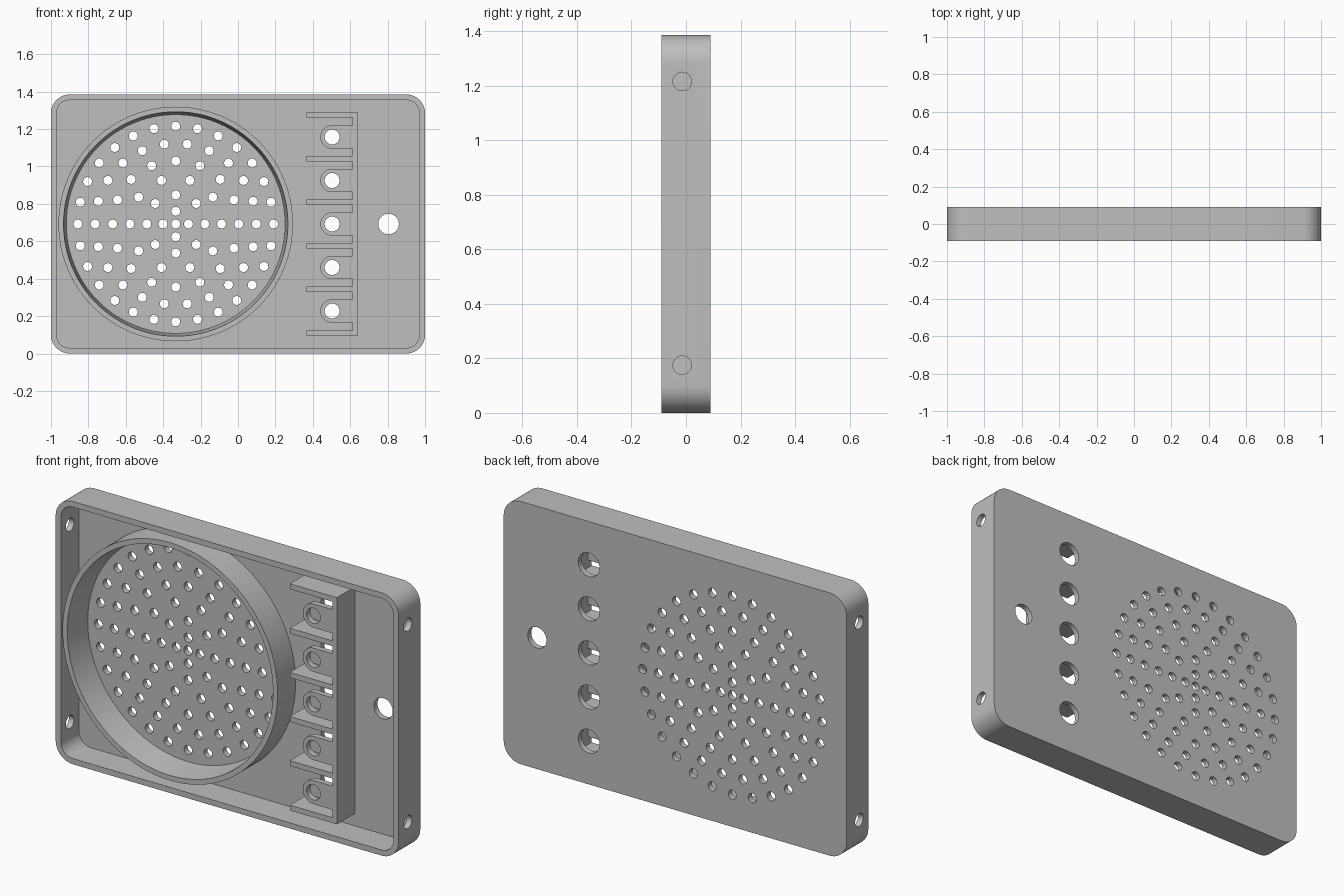
import bpy, bmesh
from math import cos, sin, pi, radians

cube = bpy.data.objects.get("Cube")
if cube:
    bpy.data.objects.remove(cube, do_unlink=True)

HEIGHT = 1.385
MID = HEIGHT / 2
FRONT, FLOOR, BACK = -0.09, 0.06, 0.09
SPEAKER_X = -0.333
LAMP_X, LAMP_PITCH = 0.503, 0.2325

grey = bpy.data.materials.new("light_grey")
grey.use_nodes = True
colour = (0.52, 0.52, 0.52, 1)
grey.diffuse_color = colour
grey.node_tree.nodes["Principled BSDF"].inputs["Base Color"].default_value = colour


def arc(cx, cz, r, start=0, end=360, n=32):
    """Points along an arc; a full circle leaves out the repeated end."""
    full = end - start == 360
    steps = n if full else n - 1
    return [(cx + r * cos(radians(start + (end - start) * i / steps)),
             cz + r * sin(radians(start + (end - start) * i / steps))) for i in range(n)]


def rect(x0, x1, z0, z1):
    return [(x0, z0), (x1, z0), (x1, z1), (x0, z1)]


def rounded(inset, r):
    """Outline of the case with rounded corners, moved in by inset."""
    x, z = 1 - inset - r, MID - inset - r
    corners = [(x, z), (-x, z), (-x, -z), (x, -z)]
    return [p for k, (cx, cz) in enumerate(corners)
            for p in arc(cx, MID + cz, r, 90 * k, 90 * k + 90, 12)]


def finish(name, bm):
    """Weld, shade and colour a part."""
    bmesh.ops.remove_doubles(bm, verts=bm.verts, dist=0.0001)
    bmesh.ops.recalc_face_normals(bm, faces=bm.faces)
    me = bpy.data.meshes.new(name)
    bm.to_mesh(me)
    bm.free()
    me.materials.append(grey)
    me.shade_smooth()
    me.set_sharp_from_angle(angle=radians(30))
    ob = bpy.data.objects.new(name, me)
    bpy.context.collection.objects.link(ob)
    return ob


def evaluated_bmesh(ob):
    """Mesh of an object with its modifiers; the object is removed."""
    bpy.context.view_layer.update()
    graph = bpy.context.evaluated_depsgraph_get()
    me = bpy.data.meshes.new_from_object(ob.evaluated_get(graph))
    bm = bmesh.new()
    bm.from_mesh(me)
    bpy.data.objects.remove(ob, do_unlink=True)
    bpy.data.meshes.remove(me)
    return bm


def panel(name, loops, y0, y1):
    """Extrude an outline, with any holes, from y0 to y1."""
    cu = bpy.data.curves.new(name, 'CURVE')
    cu.dimensions, cu.fill_mode = '2D', 'BOTH'
    cu.extrude = (y1 - y0) / 2
    for pts in loops:
        sp = cu.splines.new('POLY')
        sp.points.add(len(pts) - 1)
        for p, (x, z) in zip(sp.points, pts):
            p.co = (x, z, 0, 1)
        sp.use_cyclic_u = True
    ob = bpy.data.objects.new(name + "_outline", cu)
    bpy.context.collection.objects.link(ob)
    bm = evaluated_bmesh(ob)
    for v in bm.verts:
        x, z, d = v.co
        v.co = (x, (y0 + y1) / 2 - d, z)
    return finish(name, bm)


def lathe(name, profile, cx, cz, axis='Y', n=96):
    """Spin a closed (radius, depth) profile about a line along y or x."""
    bm = bmesh.new()
    rings = []
    for i in range(n):
        c, s = cos(2 * pi * i / n), sin(2 * pi * i / n)
        if axis == 'Y':
            rings.append([bm.verts.new((cx + r * c, d, cz + r * s)) for r, d in profile])
        else:
            rings.append([bm.verts.new((d, cx + r * c, cz + r * s)) for r, d in profile])
    m = len(profile)
    for i in range(n):
        a, b = rings[i], rings[(i + 1) % n]
        for j in range(m):
            k = (j + 1) % m
            bm.faces.new((a[j], a[k], b[k], b[j]))
    return finish(name, bm)


# Back plate with speaker grille, lamp holes and one cable hole
lamp_heights = [MID + LAMP_PITCH * k for k in range(-2, 3)]
holes = [arc(SPEAKER_X, MID, 0.024, n=16)]
for radius, count in ((0.068, 4), (0.155, 8), (0.245, 10),
                      (0.337, 16), (0.431, 22), (0.523, 28)):
    for px, pz in arc(SPEAKER_X, MID, radius, n=count):
        holes.append(arc(px, pz, 0.024, n=16))
holes += [arc(LAMP_X, z, 0.0625) for z in lamp_heights]
holes.append(arc(0.805, MID, 0.055))
panel("back_plate", [rounded(0, 0.1)] + holes, FLOOR, BACK)

# Side walls, drilled for screws at both ends
walls = panel("walls_blank", [rounded(0, 0.1), rounded(0.03, 0.07)], FRONT, FLOOR)
for x in (-1, 1):
    for z in (0.175, HEIGHT - 0.17):
        bm = bmesh.new()
        ring = [(x * 0.985, -0.014 + a, z + b) for a, b in arc(0, 0, 0.034)]
        ends = [[bm.verts.new((px + d, py, pz)) for px, py, pz in ring] for d in (-0.05, 0.05)]
        for e in ends:
            bm.faces.new(e)
        for i in range(len(ring)):
            bm.faces.new((ends[0][i - 1], ends[0][i], ends[1][i], ends[1][i - 1]))
        cutter = finish("screw_cutter", bm)
        cutter.hide_render = True
        mod = walls.modifiers.new("screw_hole", 'BOOLEAN')
        mod.operation, mod.solver, mod.object = 'DIFFERENCE', 'EXACT', cutter
finish("side_walls", evaluated_bmesh(walls))
for ob in [o for o in bpy.data.objects if o.name.startswith("screw_cutter")]:
    bpy.data.objects.remove(ob, do_unlink=True)

# Speaker collar with a slightly tapered bore
lathe("speaker_collar", [(0.627, FRONT), (0.627, FLOOR), (0.585, FLOOR), (0.6, FRONT)],
      SPEAKER_X, MID)

# Lamp bracket: upright rail, dividing fins and drilled tabs
panel("bracket_rail", [rect(0.613, 0.64, 0.095, HEIGHT - 0.095)], FRONT, FLOOR)
for k in range(6):
    z = MID + LAMP_PITCH * (k - 2.5)
    # The outer fins line up with the ends of the rail
    z += {0: -0.002, 5: 0.002}.get(k, 0)
    panel("divider_fin", [rect(0.365, 0.613, z - 0.014, z + 0.014)], FRONT, FLOOR)
for z in lamp_heights:
    outline = arc(LAMP_X, z, 0.0625, 90, 270, 20) + [(0.613, z - 0.0625), (0.613, z + 0.0625)]
    panel("lamp_tab", [outline, arc(LAMP_X, z, 0.04)], FRONT, FRONT + 0.03)
